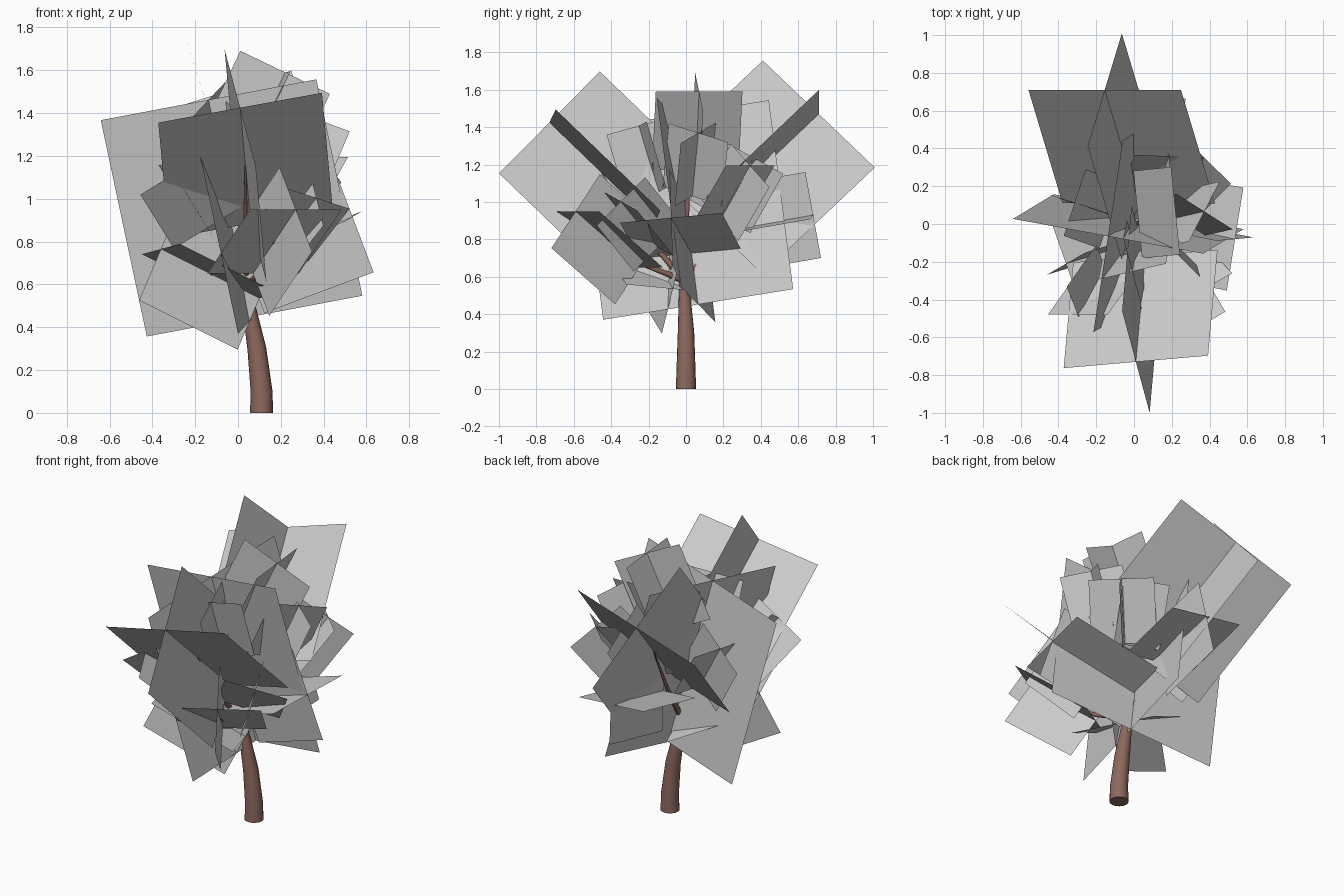
import bpy
from mathutils import Vector as V, Matrix

if "Cube" in bpy.data.objects:
    bpy.data.objects.remove(bpy.data.objects["Cube"])

bark = bpy.data.materials.new("bark")
bark.diffuse_color = (0.27, 0.14, 0.11, 1)
bark.use_nodes = True
bark.node_tree.nodes["Principled BSDF"].inputs["Base Color"].default_value = bark.diffuse_color
UP = V((0, 0, 1))
FORK = V((.035, -.01, .58))


def limb(name, points, radii):
    """Tapered round tube through the points."""
    cu = bpy.data.curves.new(name, 'CURVE')
    cu.dimensions = '3D'
    cu.bevel_depth = 1
    cu.bevel_resolution = 6
    cu.use_fill_caps = True
    sp = cu.splines.new('POLY')
    sp.points.add(len(points) - 1)
    for p, co, r in zip(sp.points, points, radii):
        p.co = (*co, 1)
        p.radius = r
    ob = bpy.data.objects.new(name, cu)
    bpy.context.collection.objects.link(ob)
    bpy.ops.object.select_all(action='DESELECT')
    ob.select_set(True)
    bpy.context.view_layer.objects.active = ob
    bpy.ops.object.convert(target='MESH')
    ob = bpy.context.object
    ob.data.materials.clear()
    ob.data.materials.append(bark)
    bpy.ops.object.shade_smooth_by_angle()


def leaf_cluster(name, centre, axis, roll):
    """Two square cards crossing along a shared axis, rolled about it."""
    c, a = V(centre), V(axis)
    u = Matrix.Rotation(roll, 3, a) @ a.cross(UP).normalized() * a.length
    w = a.normalized().cross(u)
    verts = [c + a * i / 2 + s * j / 2 for s in (u, w)
             for i, j in ((-1, -1), (1, -1), (1, 1), (-1, 1))]
    me = bpy.data.meshes.new(name)
    me.from_pydata(verts, [], [range(4), range(4, 8)])
    bpy.context.collection.objects.link(bpy.data.objects.new(name, me))


# Trunk
limb("trunk", [V((.11, 0, 0)), V((.11, 0, .1)), V((.088, 0, .3)), FORK,
               V((.02, 0, .9)), V((.05, .02, 1.2))],
     [.054, .051, .044, .026, .016, .005])

# Main leaf clusters: centre, shared axis (length = card size), roll
main = {
    "crown_core": ((-.03, 0, .957), (.215, .13, -1.01), .71),
    "front_upper": ((.035, -.45, 1.155), (.05, .56, -.54), -.25),
    "back_upper": ((-.065, .41, 1.185), (.18, -.6, -.57), .42),
    "right_lower": ((.28, -.03, .82), (.51, -.1, .19), .1),
    "left_lower": ((-.13, -.14, .65), (-.46, -.14, .23), .1),
    "front_lower": ((.17, -.42, .8), (-.2, .34, -.3), 0),
    "back_lower": ((.02, .45, .89), (.04, .46, .08), .1),
    "crown_top": ((.12, .06, 1.38), (.2, .02, .42), 0),
}
for part, args in main.items():
    leaf_cluster(part + "_leaves", *args)

# Small clusters grow straight out from the fork
small = [(.3, .26, 1.05), (.15, .27, 1.08), (-.22, -.37, .99), (.27, -.25, .88),
         (-.22, .08, 1), (0, -.2, 1.23), (.3, .05, 1.2)]
for i, c in enumerate(small):
    leaf_cluster(f"small_leaves_{i + 1}", c, (V(c) - FORK).normalized() * .37, i * .4)

# Branches curve from the fork up to the outer clusters
for part in ("front_lower", "front_upper", "back_upper", "right_lower", "left_lower"):
    tip = V(main[part][0])
    bend = FORK.lerp(tip, .5) - UP * .03
    limb(part + "_branch", [FORK, bend, tip], [.018, .012, .004])
